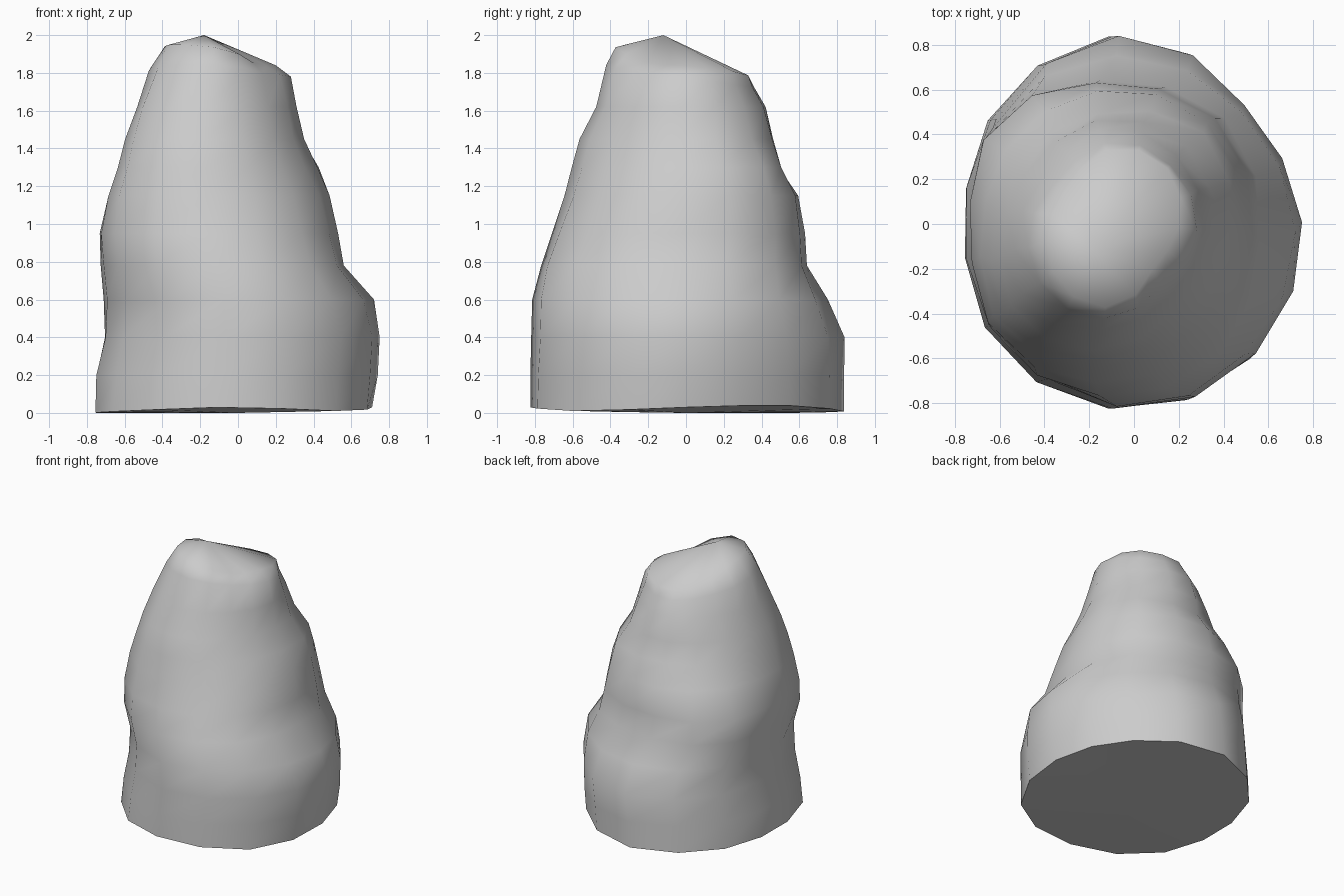
import bpy, bmesh
from math import cos, sin, pi, radians
from mathutils import Vector

if "Cube" in bpy.data.objects:
    bpy.data.objects.remove(bpy.data.objects["Cube"])

SIDES = 15
# Each ring: height, then reach toward E, NE, N, NW, W, SW, S, SE
RINGS = [
    (0.00, .71, .71, .84, .81, .76, .82, .83, .79),
    (0.20, .74, .72, .84, .80, .76, .80, .83, .79),
    (0.40, .75, .72, .84, .79, .71, .77, .825, .79),
    (0.60, .72, .69, .75, .77, .71, .76, .82, .76),
    (0.78, .56, .62, .64, .76, .72, .80, .77, .68),
    (0.95, .53, .59, .63, .76, .73, .79, .71, .61),
    (1.15, .485, .55, .60, .65, .68, .75, .64, .53),
    (1.30, .42, .51, .50, .57, .63, .71, .60, .46),
    (1.45, .35, .41, .47, .51, .59, .66, .56, .40),
    (1.62, .31, .35, .43, .44, .52, .59, .47, .34),
    (1.78, .28, .30, .37, .38, .47, .49, .42, .28),
    (1.87, .20, .28, .34, .33, .38, .42, .37, .20),
]
# Height offsets around the uneven underside and the slanted rim
BASE_DZ = (.03, .04, .01, 0, 0, .01, .03, .01)
SHOULDER_DZ = (0, -.04, -.06, -.03, .02, .06, .06, .02)
RIM_DZ = (-.03, -.06, -.09, -.04, .06, .08, .06, -.02)


def around(values, a):
    """Smooth periodic interpolation of eight compass values."""
    t = (a / (pi / 4)) % 8
    i = int(t)
    f = t - i
    p0, p1, p2, p3 = (values[(i + k) % 8] for k in (-1, 0, 1, 2))
    return p1 + .5 * f * (p2 - p0 + f * (2*p0 - 5*p1 + 4*p2 - p3 + f * (3*(p1 - p2) + p3 - p0)))


bm = bmesh.new()
loops = []
for n, (z, *h) in enumerate(RINGS):
    c = Vector(((h[0] - h[4]) / 2, (h[2] - h[6]) / 2))
    r = [h[k] - c.dot(Vector((cos(k*pi/4), sin(k*pi/4)))) for k in range(8)]
    dz = {0: BASE_DZ, 10: SHOULDER_DZ, 11: RIM_DZ}.get(n, (0,) * 8)
    loop = []
    for k in range(SIDES):
        a = 2 * pi * k / SIDES
        d = around(r, a)
        loop.append(bm.verts.new((c.x + d*cos(a), c.y + d*sin(a), z + around(dz, a))))
    loops.append(loop)

# Wall of the rock
for lo, hi in zip(loops, loops[1:]):
    for k in range(SIDES):
        j = (k + 1) % SIDES
        bm.faces.new((lo[k], lo[j], hi[j], hi[k]))

# Sloping top with an off-centre peak, and the underside
peak = bm.verts.new((-.18, -.12, 2.0))
under = bm.verts.new((0, 0, 0.0))
for k in range(SIDES):
    j = (k + 1) % SIDES
    bm.faces.new((loops[-1][k], loops[-1][j], peak))
    bm.faces.new((loops[0][j], loops[0][k], under))
bmesh.ops.recalc_face_normals(bm, faces=bm.faces)

mesh = bpy.data.meshes.new("rock_pillar")
bm.to_mesh(mesh)
bm.free()
rock = bpy.data.objects.new("rock_pillar", mesh)
bpy.context.collection.objects.link(rock)
bpy.context.view_layer.objects.active = rock
rock.select_set(True)
bpy.ops.object.shade_smooth_by_angle(angle=radians(65))
